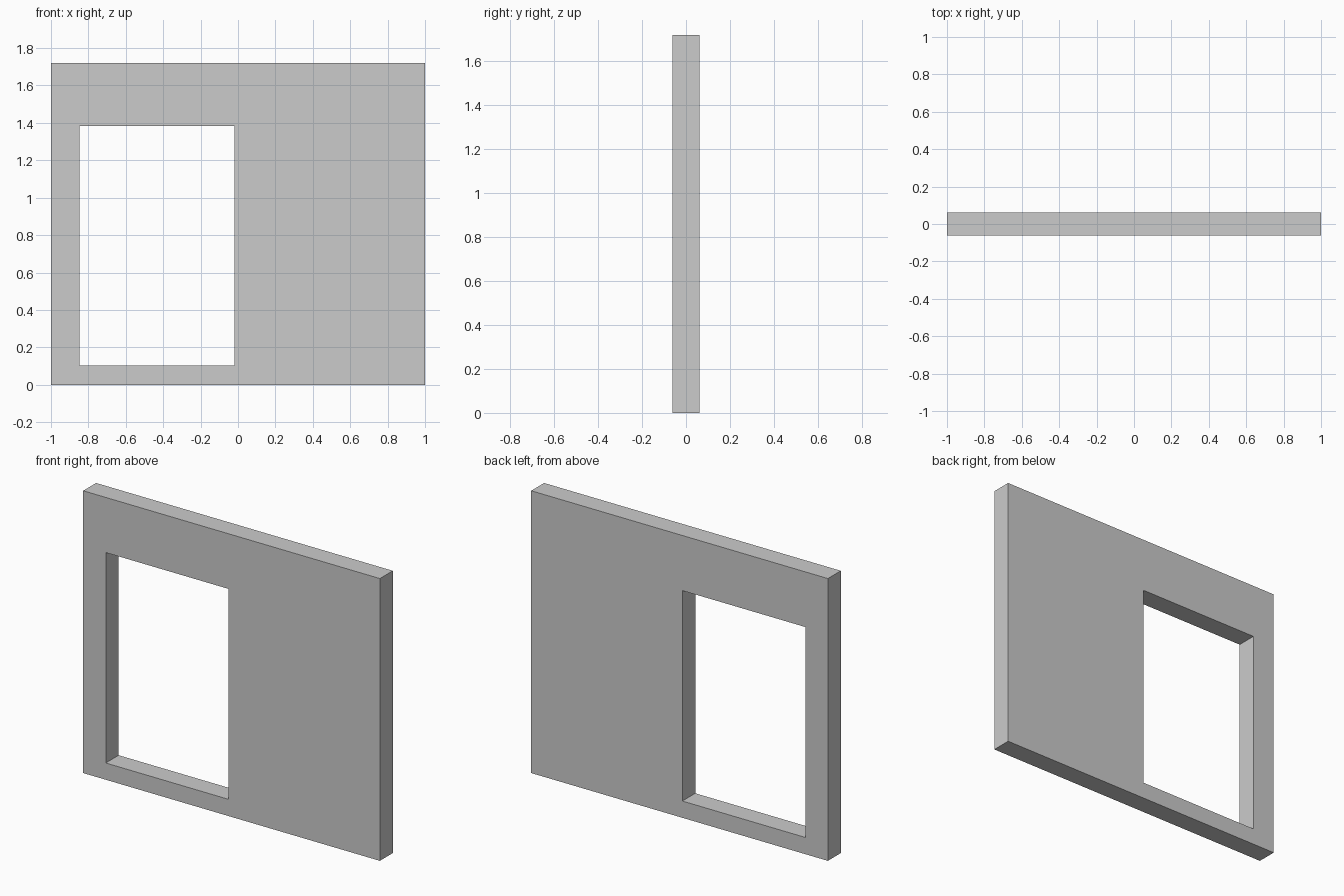
import bpy, bmesh

if "Cube" in bpy.data.objects:
    bpy.data.objects.remove(bpy.data.objects["Cube"])

THICK = 0.124
outer = (-1.0, 1.0, 0.0, 1.72)          # x0, x1, z0, z1
opening = (-0.848, -0.019, 0.102, 1.384)


def loop(bm, rect, y):
    x0, x1, z0, z1 = rect
    return [bm.verts.new((x, y, z)) for x, z in ((x0, z0), (x1, z0), (x1, z1), (x0, z1))]


# Wall panel: outer and opening outlines on the front and back, joined by quads
bm = bmesh.new()
loops = [loop(bm, outer, -THICK / 2), loop(bm, outer, THICK / 2),
         loop(bm, opening, THICK / 2), loop(bm, opening, -THICK / 2)]
for k in range(4):
    a, b = loops[k], loops[(k + 1) % 4]
    for i in range(4):
        j = (i + 1) % 4
        bm.faces.new((a[i], a[j], b[j], b[i]))
bmesh.ops.recalc_face_normals(bm, faces=bm.faces)

mesh = bpy.data.meshes.new("wall_with_doorway")
bm.to_mesh(mesh)
bm.free()
wall = bpy.data.objects.new("wall_with_doorway", mesh)
bpy.context.collection.objects.link(wall)
